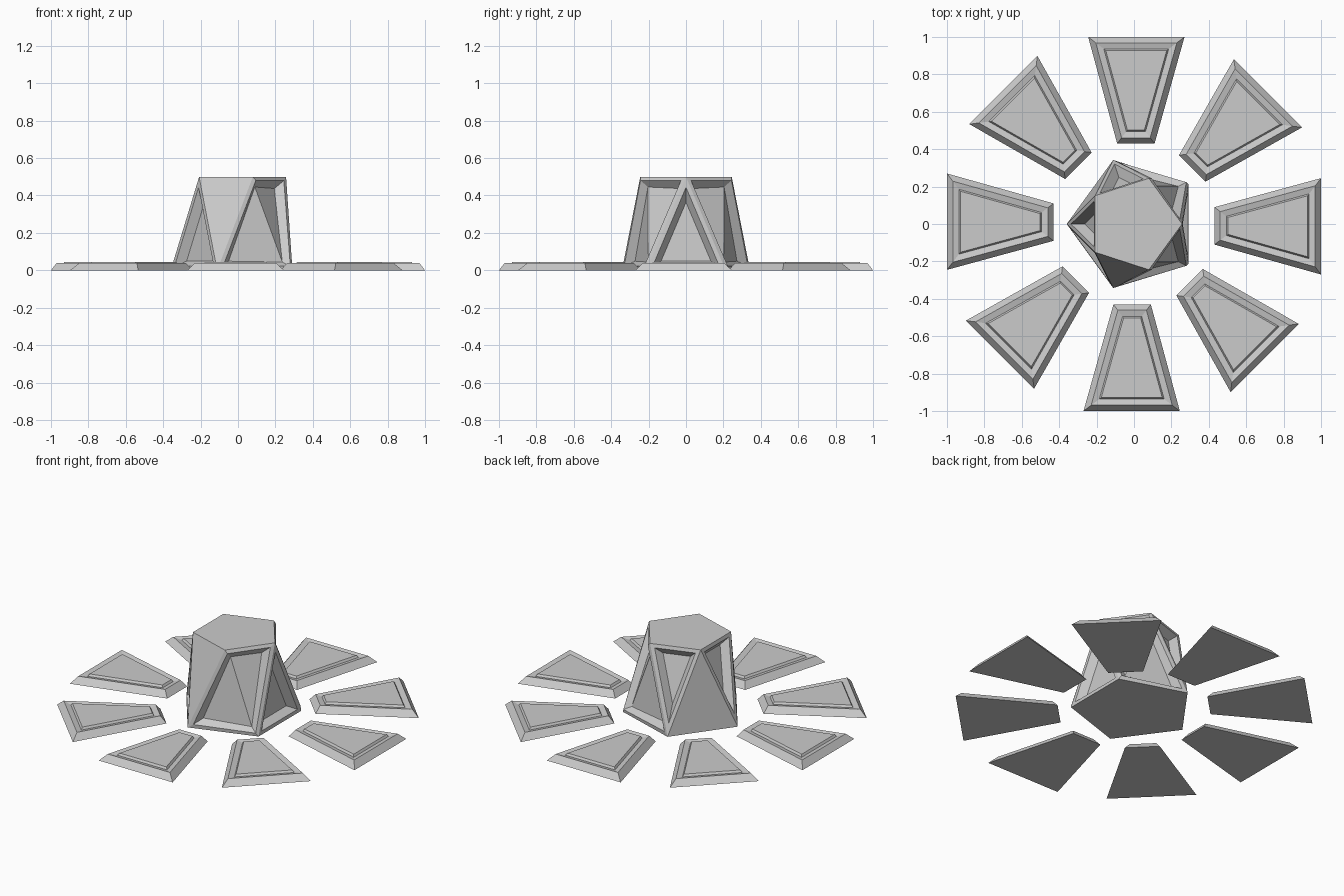
import bpy, bmesh, math
from mathutils import Matrix

if "Cube" in bpy.data.objects:
    bpy.data.objects.remove(bpy.data.objects["Cube"])


def finish(bm, name):
    bmesh.ops.recalc_face_normals(bm, faces=bm.faces)
    me = bpy.data.meshes.new(name)
    bm.to_mesh(me)
    bm.free()
    ob = bpy.data.objects.new(name, me)
    bpy.context.collection.objects.link(ob)
    return ob


def inset_outline(pts, d):
    # move every edge of a counter-clockwise outline inward by d
    out, n = [], len(pts)
    for i in range(n):
        (ax, ay), (bx, by), (cx, cy) = pts[i - 1], pts[i], pts[(i + 1) % n]
        l1, l2 = math.hypot(bx - ax, by - ay), math.hypot(cx - bx, cy - by)
        n1 = (-(by - ay) / l1, (bx - ax) / l1)
        n2 = (-(cy - by) / l2, (cx - bx) / l2)
        k = d / (1 + n1[0] * n2[0] + n1[1] * n2[1])
        out.append((bx + k * (n1[0] + n2[0]), by + k * (n1[1] + n2[1])))
    return out


# Eight floor tiles: bevelled rim, shallow groove and centre panel
outline = [(-0.09, 0.43), (0.11, 0.43), (0.27, 1.0), (-0.245, 1.0)]
steps = [(0, 0), (0.031, 0.04), (0.064, 0.032), (0.072, 0.045)]
for k in range(8):
    bm = bmesh.new()
    rings = [[bm.verts.new((x, y, z)) for x, y in inset_outline(outline, d)]
             for d, z in steps]
    bm.faces.new(rings[0][::-1])
    for a, b in zip(rings, rings[1:]):
        for i in range(4):
            j = (i + 1) % 4
            bm.faces.new((a[i], a[j], b[j], b[i]))
    bm.faces.new(rings[-1])
    bm.transform(Matrix.Rotation(k * math.pi / 4, 4, 'Z'))
    finish(bm, f"floor_tile_{k + 1}")

# Central pedestal: tapered five-sided antiprism
bm = bmesh.new()


def ring(r, z, start):
    return [bm.verts.new((r * math.cos(math.radians(start + 72 * i)),
                          r * math.sin(math.radians(start + 72 * i)), z))
            for i in range(5)]


top = ring(0.257, 0.5, 0)
base = ring(0.36, 0, -36)
up, down = [], []
for i in range(5):
    j = (i + 1) % 5
    up.append(bm.faces.new((base[i], base[j], top[i])))
    down.append(bm.faces.new((top[i], base[j], top[j])))
bm.faces.new(top)
bm.faces.new(base[::-1])
bmesh.ops.recalc_face_normals(bm, faces=bm.faces)

# Recessed framed panels on the sides (two sides stay flush)
for group in ([up[4], down[4]], [up[1], down[0]], [up[0]],
              [down[1]], [down[2]], [up[3]]):
    bmesh.ops.inset_region(bm, faces=group, thickness=0.022, depth=0,
                           use_even_offset=True, use_boundary=True)
    bmesh.ops.inset_region(bm, faces=group, thickness=0.03, depth=-0.045,
                           use_even_offset=True, use_boundary=True)
finish(bm, "pedestal")
